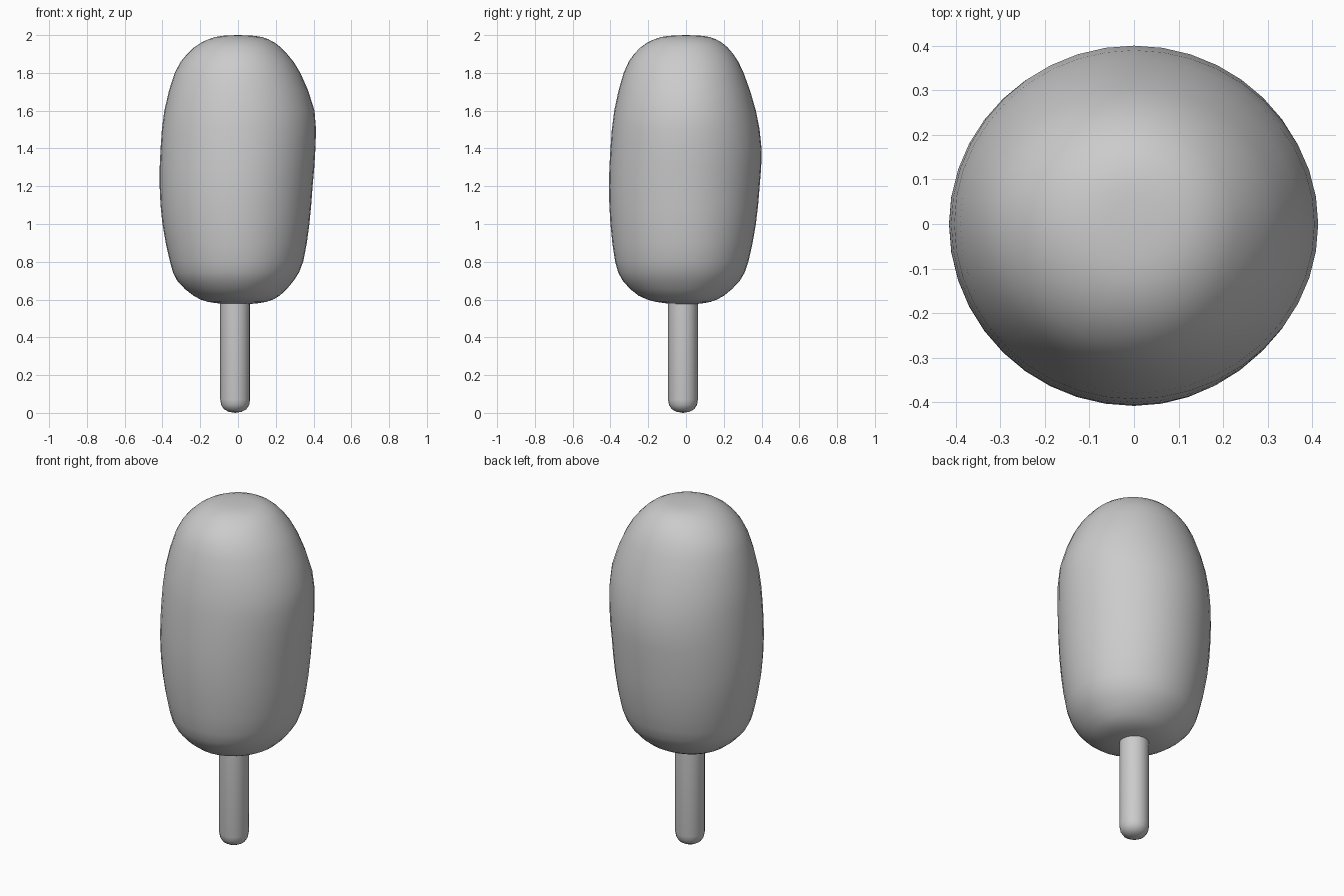
import bpy, bmesh, math
from mathutils import Vector

if "Cube" in bpy.data.objects:
    bpy.data.objects.remove(bpy.data.objects["Cube"])

SEGS = 40


def spline(rows, steps):
    """Smooth curve through rows (Catmull-Rom)."""
    pts = [Vector(r) for r in rows]
    out = []
    for i in range(len(pts) - 1):
        a, b = pts[max(i - 1, 0)], pts[i]
        c, d = pts[i + 1], pts[min(i + 2, len(pts) - 1)]
        for s in range(steps):
            t = s / steps
            out.append(b + (c - a) * (0.5 * t)
                       + (2 * a - 5 * b + 4 * c - d) * (0.5 * t * t)
                       + (3 * b - a - 3 * c + d) * (0.5 * t ** 3))
    return out + [pts[-1]]


def loft(name, rows, segs, bottom, top, centre=(0, 0), angle=60):
    """Skin rings of (z, left, right, front, back) with end poles."""
    cx, cy = centre
    bm = bmesh.new()
    rings = []
    for z, left, right, front, back in rows:
        ring = []
        for k in range(segs):
            a = 2 * math.pi * k / segs
            c, s = math.cos(a), math.sin(a)
            ring.append(bm.verts.new((cx + c * (right if c > 0 else left),
                                      cy + s * (back if s > 0 else front), z)))
        rings.append(ring)
    low, high = bm.verts.new((cx, cy, bottom)), bm.verts.new((cx, cy, top))
    for k in range(segs):
        n = (k + 1) % segs
        bm.faces.new((low, rings[0][n], rings[0][k]))
        bm.faces.new((high, rings[-1][k], rings[-1][n]))
        for r, q in zip(rings, rings[1:]):
            bm.faces.new((r[k], r[n], q[n], q[k]))
    bmesh.ops.recalc_face_normals(bm, faces=bm.faces)
    mesh = bpy.data.meshes.new(name)
    bm.to_mesh(mesh)
    bm.free()
    obj = bpy.data.objects.new(name, mesh)
    bpy.context.collection.objects.link(obj)
    bpy.ops.object.select_all(action='DESELECT')
    obj.select_set(True)
    bpy.context.view_layer.objects.active = obj
    bpy.ops.object.shade_smooth_by_angle(angle=math.radians(angle))
    return obj


# Ice body: slightly lopsided rounded capsule
body_rows = [
    (0.578, .08, .08, .08, .07),
    (0.588, .16, .15, .16, .13),
    (0.62, .235, .22, .25, .20),
    (0.70, .322, .295, .335, .285),
    (0.80, .36, .345, .375, .33),
    (1.00, .40, .378, .40, .37),
    (1.20, .415, .395, .408, .39),
    (1.40, .41, .41, .40, .40),
    (1.60, .39, .405, .38, .37),
    (1.80, .335, .33, .33, .305),
    (1.90, .27, .26, .275, .25),
    (1.96, .195, .195, .205, .19),
    (1.99, .12, .125, .13, .125),
    (1.998, .06, .06, .06, .06),
]
loft("ice_body", spline(body_rows, 2), SEGS, 0.573, 2.0)

# Stick: round bar with a rounded lower end, running up into the ice
stick_rows = [(z, r, r, r, r) for z, r in
              [(0.006, .035), (0.02, .06), (0.042, .074), (0.07, .079),
               (0.60, .079), (0.72, .079)]]
loft("stick", stick_rows, 20, 0.0, 0.74, centre=(-0.015, -0.016))
